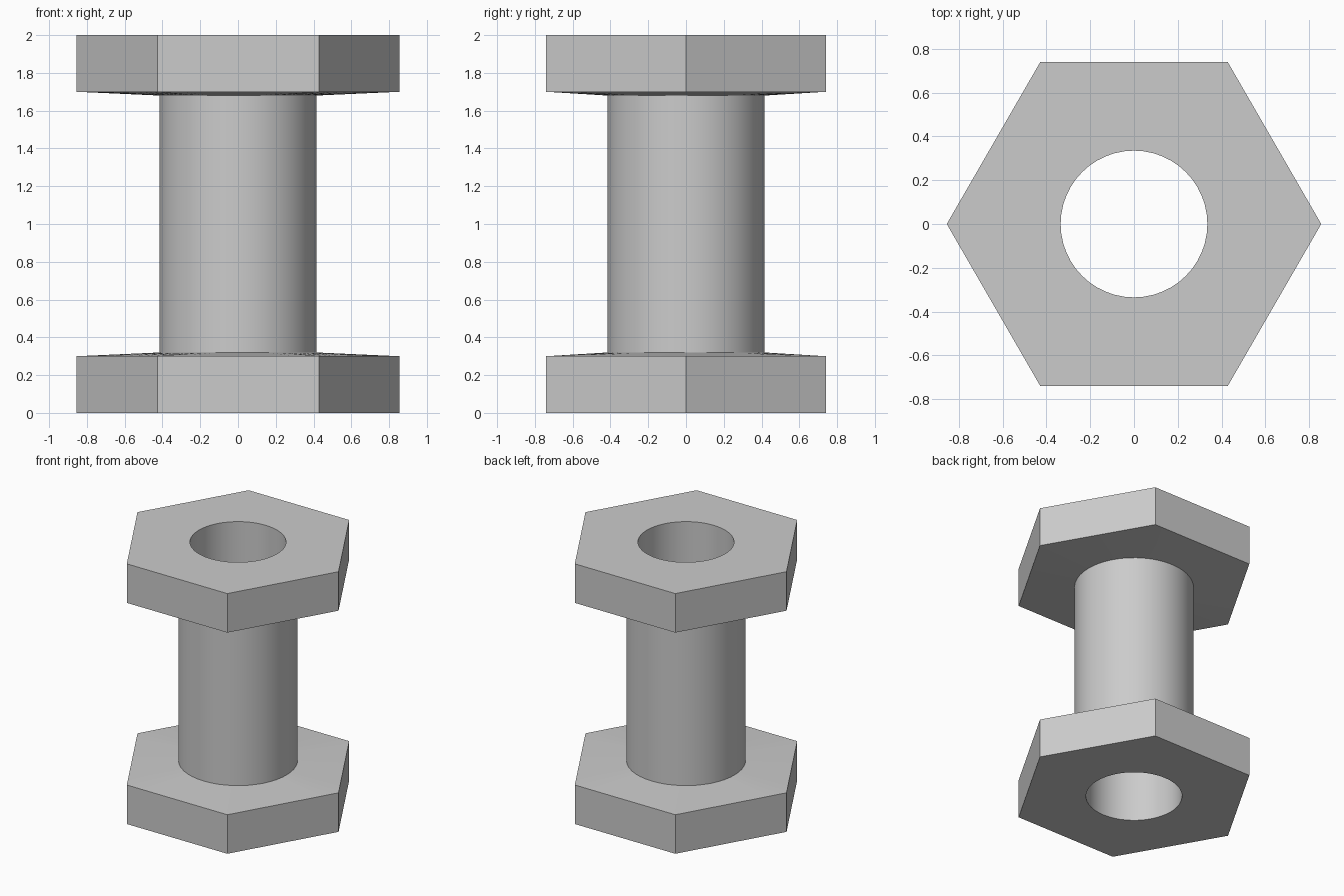
import bpy
import bmesh
import math

default_cube = bpy.data.objects.get("Cube")
if default_cube:
    bpy.data.objects.remove(default_cube, do_unlink=True)

SEGMENTS = 48            # a multiple of six, so the hexagon corners are exact
HEX_RADIUS = 0.855
BORE_RADIUS = 0.335
TUBE_RADIUS = 0.415
HEIGHT = 2.0
FLANGE_EDGE = 0.30       # flange thickness at the rim
FLANGE_ROOT = 0.32       # flange thickness where it meets the tube


def circle(radius):
    return lambda angle: radius


def hexagon(radius):
    apothem = radius * math.cos(math.pi / 6)
    return lambda angle: apothem / math.cos(angle % (math.pi / 3) - math.pi / 6)


def add_ring(bm, outline, z):
    ring = []
    for i in range(SEGMENTS):
        a = math.tau * i / SEGMENTS
        r = outline(a)
        ring.append(bm.verts.new((r * math.cos(a), r * math.sin(a), z)))
    return ring


def bridge(bm, lower, upper):
    for i in range(SEGMENTS):
        j = (i + 1) % SEGMENTS
        bm.faces.new((lower[i], lower[j], upper[j], upper[i]))


# Plain grey material
grey = bpy.data.materials.new("light_grey")
grey.use_nodes = True
colour = (0.6, 0.6, 0.6, 1.0)
grey.diffuse_color = colour
grey.node_tree.nodes["Principled BSDF"].inputs["Base Color"].default_value = colour

# Lower half of the section: bore, hexagonal rim, sloped shoulder, tube
bore, rim, tube = circle(BORE_RADIUS), hexagon(HEX_RADIUS), circle(TUBE_RADIUS)
half = [(bore, 0), (rim, 0), (rim, FLANGE_EDGE), (tube, FLANGE_ROOT)]
section = half + [(outline, HEIGHT - z) for outline, z in reversed(half)]

# One closed skin: both flanges, the tube wall and the through bore
bm = bmesh.new()
rings = [add_ring(bm, outline, z) for outline, z in section]
for k, ring in enumerate(rings):
    bridge(bm, ring, rings[(k + 1) % len(rings)])
bmesh.ops.recalc_face_normals(bm, faces=bm.faces)
mesh = bpy.data.meshes.new("hex_flanged_sleeve")
bm.to_mesh(mesh)
bm.free()

sleeve = bpy.data.objects.new("hex_flanged_sleeve", mesh)
bpy.context.collection.objects.link(sleeve)
mesh.materials.append(grey)

# Smooth tube and bore, crisp hexagon edges
bpy.ops.object.select_all(action="DESELECT")
sleeve.select_set(True)
bpy.context.view_layer.objects.active = sleeve
bpy.ops.object.shade_smooth_by_angle(angle=math.radians(30))
